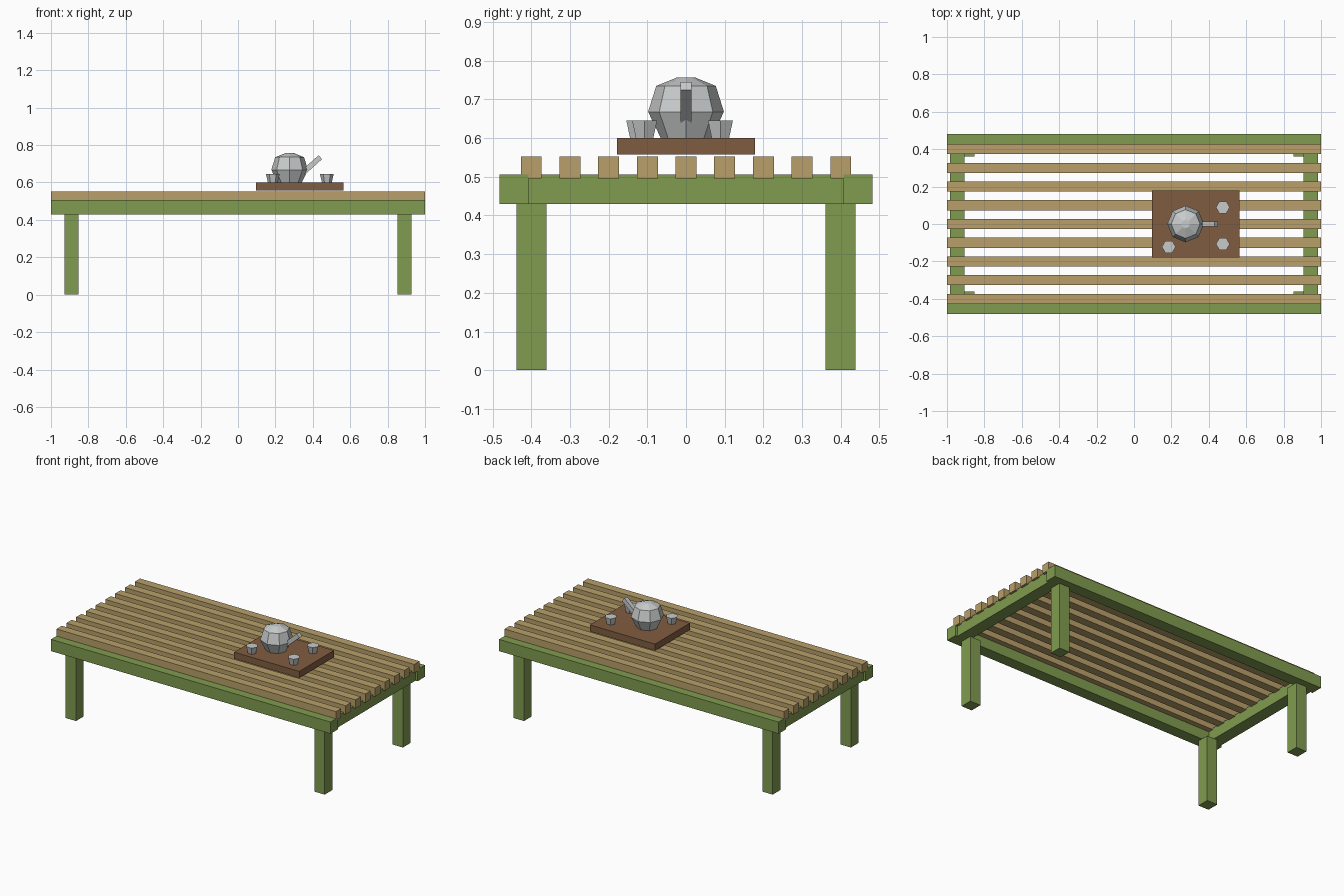
import bpy
import bmesh
from math import cos, sin, pi, radians

cube = bpy.data.objects.get("Cube")
if cube:
    bpy.data.objects.remove(cube, do_unlink=True)


def material(name, rgb):
    m = bpy.data.materials.new(name)
    m.use_nodes = True
    m.diffuse_color = (*rgb, 1)
    m.node_tree.nodes["Principled BSDF"].inputs["Base Color"].default_value = (*rgb, 1)
    return m


GREEN = material("green_paint", (0.22, 0.33, 0.08))
TAN = material("tan_wood", (0.485, 0.352, 0.144))
BROWN = material("brown_wood", (0.216, 0.107, 0.051))
GREY = material("pale_metal", (0.58, 0.60, 0.60))


def add_object(name, bm, mat):
    bmesh.ops.recalc_face_normals(bm, faces=bm.faces)
    mesh = bpy.data.meshes.new(name)
    bm.to_mesh(mesh)
    bm.free()
    mesh.materials.append(mat)
    obj = bpy.data.objects.new(name, mesh)
    bpy.context.collection.objects.link(obj)
    return obj


def box(name, centre, size, mat, tilt=0):
    bm = bmesh.new()
    bmesh.ops.create_cube(bm, size=1)
    bmesh.ops.scale(bm, vec=size, verts=bm.verts)
    obj = add_object(name, bm, mat)
    obj.location = centre
    obj.rotation_euler.y = tilt
    return obj


def lathe(name, x, y, profile, sides, mat):
    """Faceted solid of revolution from (radius, height) rings."""
    bm = bmesh.new()
    rings = [[bm.verts.new((r * cos(2 * pi * i / sides), r * sin(2 * pi * i / sides), z))
              for i in range(sides)] for r, z in profile]
    for low, high in zip(rings, rings[1:]):
        for i in range(sides):
            j = (i + 1) % sides
            bm.faces.new((low[i], low[j], high[j], high[i]))
    bm.faces.new(rings[0][::-1])
    bm.faces.new(rings[-1])
    obj = add_object(name, bm, mat)
    obj.location = (x, y, 0)
    return obj


# Table frame and legs
for sy, depth in ((-1, "front"), (1, "back")):
    box(depth + "_rail", (0, sy * 0.445, 0.468), (2, 0.075, 0.076), GREEN)
    for sx, side in ((-1, "right"), (1, "left")):
        box(f"{depth}_{side}_leg", (sx * 0.89, sy * 0.399, 0.215), (0.075, 0.078, 0.43), GREEN)
for sx, side in ((-1, "right"), (1, "left")):
    box(side + "_end_rail", (sx * 0.945, 0, 0.468), (0.08, 0.815, 0.076), GREEN)

# Slatted top
for i in range(9):
    box(f"slat_{i + 1}", (0, (i - 4) * 0.1, 0.524), (2, 0.054, 0.056), TAN)

# Tray
box("tray", (0.33, 0, 0.579), (0.466, 0.356, 0.043), BROWN)

# Teapot body and slanted spout
lathe("teapot_body", 0.276, 0,
      [(0.065, 0.60), (0.098, 0.668), (0.077, 0.735), (0.023, 0.757)], 8, GREY)
angle = radians(42)
length = 0.13
box("teapot_spout", (0.44 - cos(angle) * length / 2, 0, 0.735 - sin(angle) * length / 2),
    (length, 0.028, 0.028), GREY, -angle)

# Cups
for i, (x, y) in enumerate([(0.475, 0.089), (0.475, -0.107), (0.186, -0.122)]):
    lathe(f"cup_{i + 1}", x, y, [(0.026, 0.60), (0.037, 0.645)], 6, GREY)
